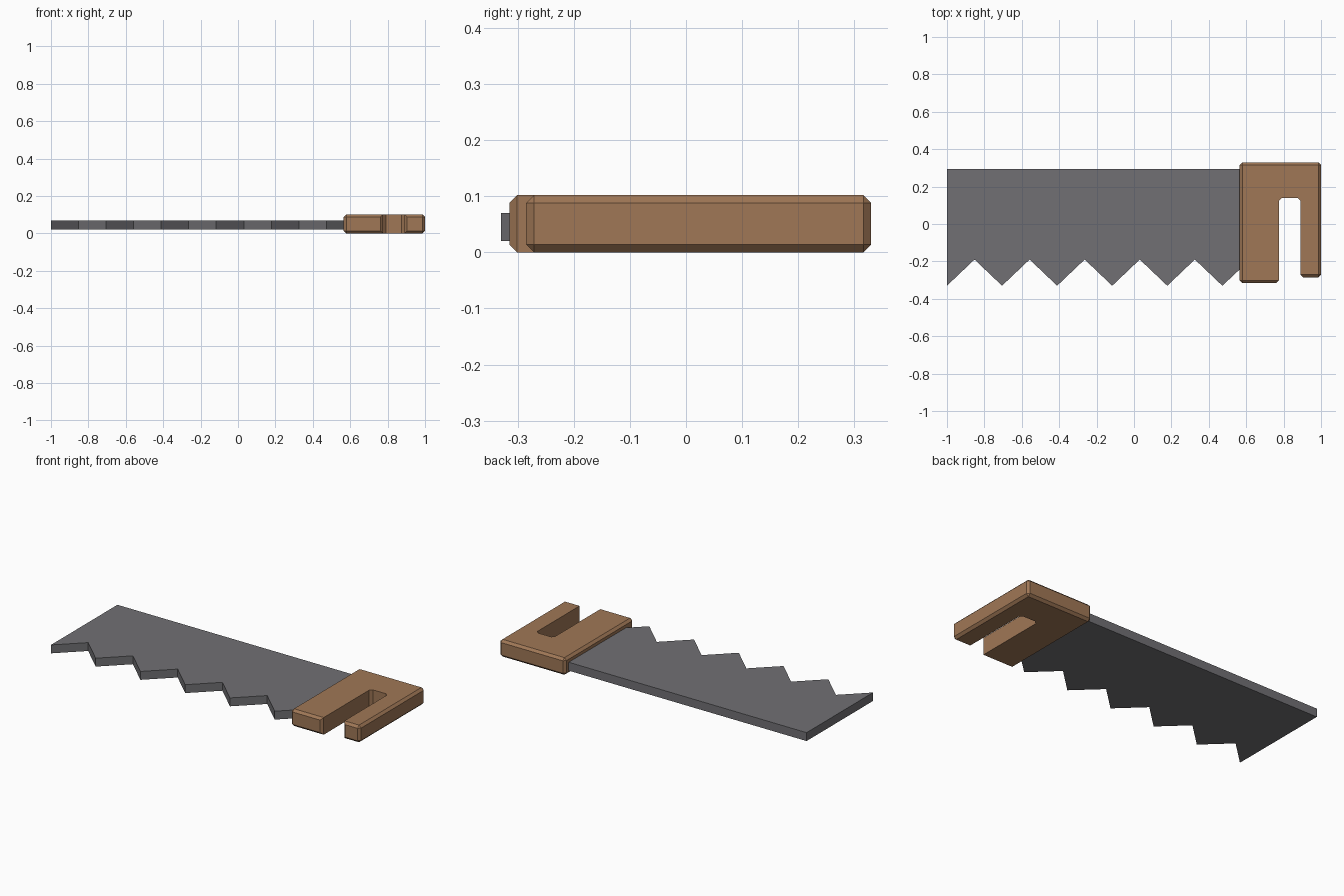
import bpy, bmesh

if "Cube" in bpy.data.objects:
    bpy.data.objects.remove(bpy.data.objects["Cube"])

def material(name, rgb):
    m = bpy.data.materials.new(name)
    m.diffuse_color = (*rgb, 1)
    m.use_nodes = True
    m.node_tree.nodes["Principled BSDF"].inputs["Base Color"].default_value = m.diffuse_color
    return m

def plate(name, outline, z0, z1, mat):
    """Closed prism from a top-view outline."""
    bm = bmesh.new()
    base = bm.faces.new([bm.verts.new((x, y, z0)) for x, y in outline])
    top = bmesh.ops.extrude_face_region(bm, geom=[base], use_keep_orig=True)
    for v in top["geom"]:
        if isinstance(v, bmesh.types.BMVert):
            v.co.z = z1
    bmesh.ops.recalc_face_normals(bm, faces=bm.faces[:])
    me = bpy.data.meshes.new(name)
    me.materials.append(mat)
    ob = bpy.data.objects.new(name, me)
    bpy.context.collection.objects.link(ob)
    return ob, bm

steel = material("grey_steel", (0.165, 0.163, 0.175))
wood = material("brown_wood", (0.35, 0.185, 0.093))

# blade: straight back, six big teeth, end tucked into the handle
pitch = 0.2945
outline = [(0.6, 0.295), (-1, 0.295)]
for i in range(6):
    x = -1 + pitch * i
    outline.append((x, -0.33))
    if i < 5:
        outline.append((x + pitch / 2, -0.19))
outline.append((0.6, -0.21))
ob, bm = plate("blade", outline, 0.02, 0.07, steel)
bm.to_mesh(ob.data)
bm.free()

# handle: slotted block, chamfered on the outside only
outline = [(0.565, -0.315), (0.775, -0.315), (0.775, 0.125), (0.79, 0.14), (0.875, 0.14),
           (0.89, 0.125), (0.89, -0.285), (1.0, -0.285), (1.0, 0.33), (0.565, 0.33)]
ob, bm = plate("handle", outline, 0.0, 0.102, wood)

def in_slot(v):
    return 0.77 < v.co.x < 0.9

def chamfered(e):
    a, b = e.verts
    if abs(a.co.z - b.co.z) > 0.01:
        return a.co.y < 0 or not in_slot(a)
    return not (in_slot(a) and in_slot(b))

bmesh.ops.bevel(bm, geom=[e for e in bm.edges if chamfered(e)], offset=0.014,
                segments=1, affect='EDGES', clamp_overlap=True)
bmesh.ops.recalc_face_normals(bm, faces=bm.faces[:])
bm.to_mesh(ob.data)
bm.free()
